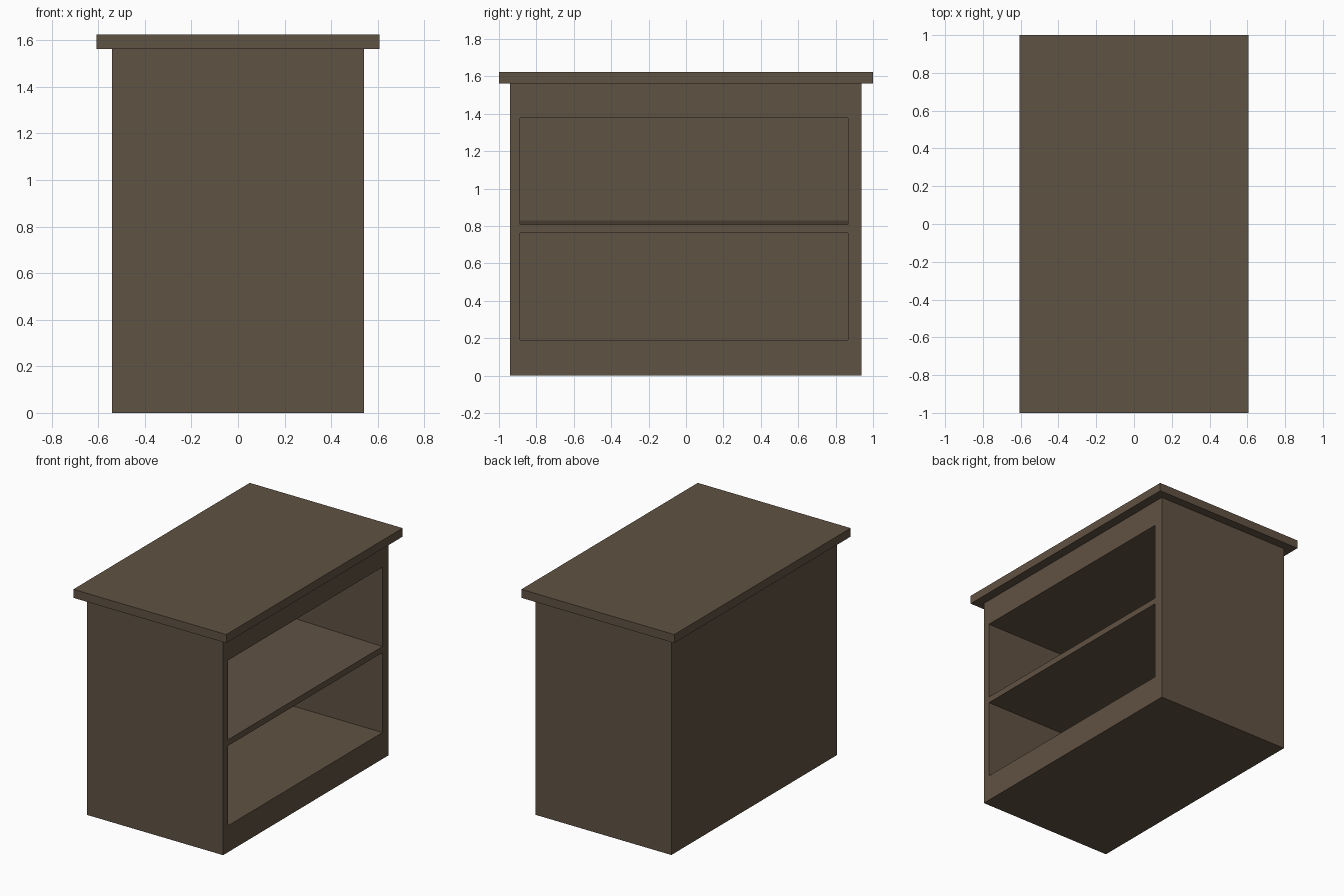
import bpy
import bmesh

if "Cube" in bpy.data.objects:
    bpy.data.objects.remove(bpy.data.objects["Cube"])

wood = bpy.data.materials.new("dark brown wood")
wood.diffuse_color = (0.118, 0.085, 0.056, 1.0)
wood.use_nodes = True
wood.node_tree.nodes["Principled BSDF"].inputs["Base Color"].default_value = wood.diffuse_color


def prism(name, profile, y0, y1):
    """Extrude an (x, z) profile along y into a solid."""
    bm = bmesh.new()
    face = bm.faces.new([bm.verts.new((x, y0, z)) for x, z in profile])
    ext = bmesh.ops.extrude_face_region(bm, geom=[face])
    verts = [v for v in ext["geom"] if isinstance(v, bmesh.types.BMVert)]
    bmesh.ops.translate(bm, verts=verts, vec=(0, y1 - y0, 0))
    bmesh.ops.recalc_face_normals(bm, faces=bm.faces)
    mesh = bpy.data.meshes.new(name)
    bm.to_mesh(mesh)
    bm.free()
    mesh.materials.append(wood)
    obj = bpy.data.objects.new(name, mesh)
    bpy.context.collection.objects.link(obj)
    return obj


def rect(x, z0, z1):
    return [(-x, z0), (x, z0), (x, z1), (-x, z1)]


# Cabinet body and overhanging top
FRONT, BACK = 0.54, -0.48
body = prism("cabinet_body", rect(FRONT, 0, 1.563), -0.94, 0.937)
prism("table_top", rect(0.607, 1.563, 1.624), -1.0, 1.0)

# Two open compartments on the +x side: (floor at front, floor at back, ceiling)
for i, (front_z, back_z, top_z) in enumerate([(0.19, 0.19, 0.763),
                                              (0.807, 0.83, 1.377)]):
    lip = 0.1
    lip_z = front_z - (back_z - front_z) * lip / (FRONT - BACK)
    cutter = prism(f"compartment_cutter_{i + 1}",
                   [(BACK, back_z), (FRONT + lip, lip_z),
                    (FRONT + lip, top_z), (BACK, top_z)], -0.887, 0.867)
    cutter.hide_render = True
    mod = body.modifiers.new("compartment", 'BOOLEAN')
    mod.operation = 'DIFFERENCE'
    mod.solver = 'EXACT'
    mod.object = cutter
    bpy.context.view_layer.objects.active = body
    bpy.ops.object.modifier_apply(modifier=mod.name)
    bpy.data.objects.remove(cutter, do_unlink=True)
